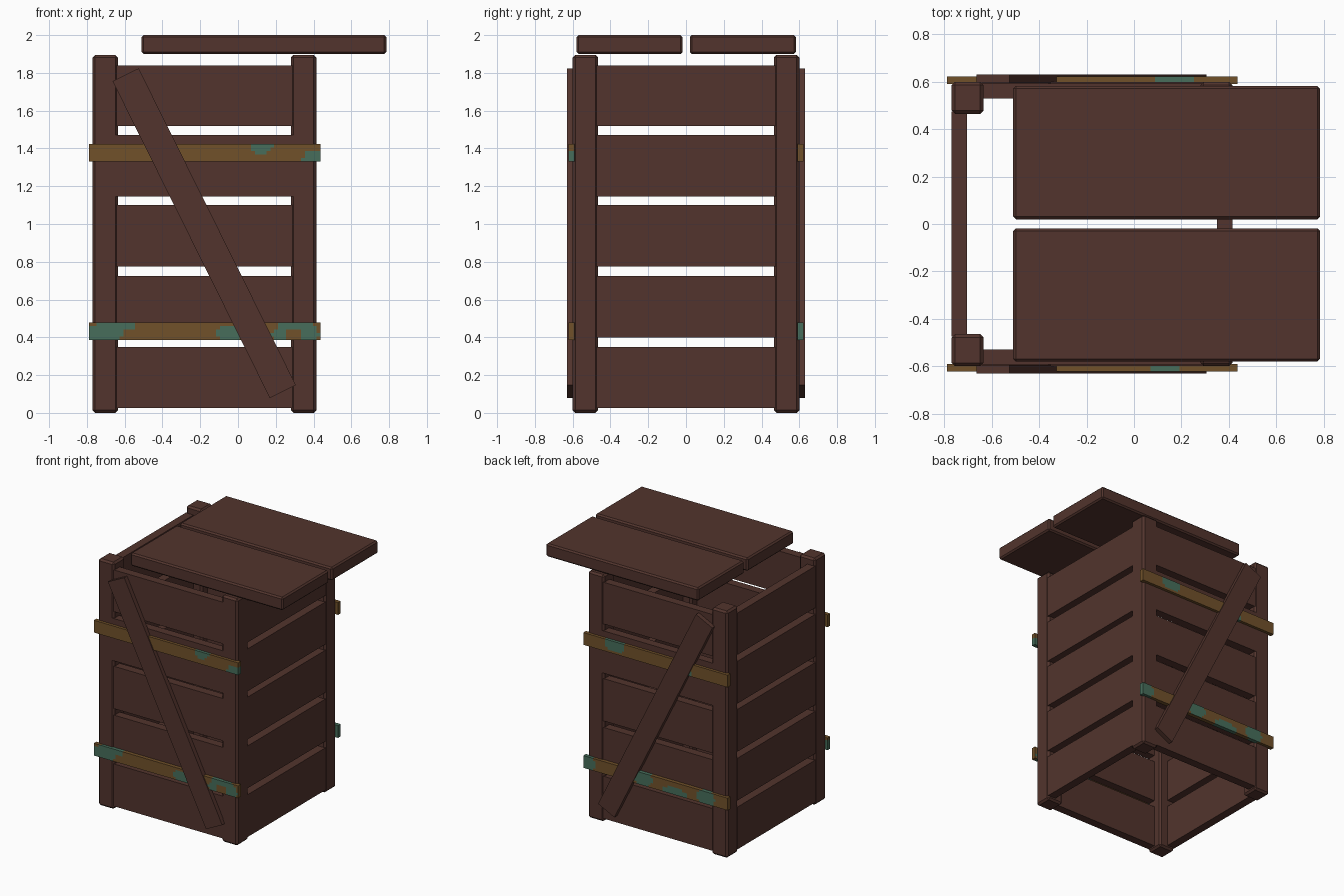
import bpy, bmesh, math
from mathutils import Vector, Matrix

cube = bpy.data.objects.get("Cube")
if cube:
    bpy.data.objects.remove(cube, do_unlink=True)


def material(name, rgb):
    m = bpy.data.materials.new(name)
    m.use_nodes = True
    m.diffuse_color = (*rgb, 1)
    m.node_tree.nodes["Principled BSDF"].inputs["Base Color"].default_value = (*rgb, 1)
    return m


WOOD = material("dark wood", (0.084, 0.034, 0.026))
BRONZE = material("aged bronze", (0.165, 0.083, 0.023))
PATINA = material("green patina", (0.063, 0.155, 0.105))


def box(name, lo, hi, bevel=0.0, mats=(WOOD,), turn=0.0, cuts=None, rule=None):
    """Box between two corners, turned about y, optionally sliced and coloured by a rule."""
    lo, hi = Vector(lo), Vector(hi)
    size, centre = hi - lo, (lo + hi) / 2
    bm = bmesh.new()
    bmesh.ops.create_cube(bm, size=1, matrix=Matrix.Diagonal((*size, 1)))
    for axis, count in (cuts or {}).items():
        for i in range(1, count):
            normal, point = Vector(), Vector()
            normal[axis] = 1
            point[axis] = size[axis] * (i / count - 0.5)
            bmesh.ops.bisect_plane(bm, geom=bm.verts[:] + bm.edges[:] + bm.faces[:],
                                   plane_co=point, plane_no=normal)
    if rule:
        for f in bm.faces:
            c = f.calc_center_median()
            f.material_index = int(rule(c.x + centre.x, c.z / size.z))
    mesh = bpy.data.meshes.new(name)
    bm.to_mesh(mesh)
    bm.free()
    for m in mats:
        mesh.materials.append(m)
    ob = bpy.data.objects.new(name, mesh)
    bpy.context.collection.objects.link(ob)
    ob.location = centre
    ob.rotation_euler.y = turn
    if bevel:
        mod = ob.modifiers.new("worn edges", "BEVEL")
        mod.width, mod.segments = bevel, 1
    return ob


X0, X1, Y = -0.77, 0.415, 0.6      # crate outline
POST, THICK = 0.135, 0.065
ROWS = [(0.025, 0.35), (0.40, 0.725), (0.775, 1.10), (1.145, 1.47), (1.52, 1.84)]

# Corner posts
for x in (X0, X1 - POST):
    for y in (-Y, Y - POST):
        box("corner_post", (x, y, 0), (x + POST, y + POST, 1.895), 0.014)

# Slats on all four walls
for i, (low, high) in enumerate(ROWS):
    for x in (X0, X1 - THICK):
        box("side_slat", (x, -0.475, low), (x + THICK, 0.475, high))
    inset = 0 if i == 3 else 0.006
    for s in (-1, 1):
        outer = Y - inset
        ys = sorted((s * outer, s * (outer - THICK)))
        box("front_slat" if s < 0 else "back_slat",
            (X0 + 0.12, ys[0], low), (X1 - 0.12, ys[1], high))

# Loose lid boards
for y in (-0.58, 0.02):
    box("lid_board", (-0.51, y, 1.9), (0.785, y + 0.562, 2.0), 0.011)

# Diagonal braces on front and back
top, bottom = Vector((-0.595, 1.79)), Vector((0.2375, 0.1125))
mid, run = (top + bottom) / 2, bottom - top
for s in (-1, 1):
    ys = sorted((s * 0.595, s * 0.63))
    box("diagonal_brace",
        (mid.x - 0.077, ys[0], mid.y - run.length / 2),
        (mid.x + 0.077, ys[1], mid.y + run.length / 2),
        turn=math.atan2(run.x, run.y) - math.pi)

# Metal bands; patches are (x, relative height, half width, half height)
PATCHES = {
    ("front", 1.33): [(0.125, 0.4, 0.06, 0.45), (0.43, -0.4, 0.09, 0.6)],
    ("front", 0.385): [(-0.73, -0.1, 0.13, 0.5), (-0.64, 0.4, 0.1, 0.4),
                       (-0.05, -0.1, 0.065, 0.5), (0.3, 0.35, 0.09, 0.35),
                       (0.22, -0.2, 0.04, 0.4), (0.38, -0.2, 0.05, 0.5)],
    ("back", 1.33): [(0.17, 0.2, 0.09, 0.6), (-0.4, -0.35, 0.09, 0.4)],
    ("back", 0.385): [(0.42, 0, 0.09, 0.7), (-0.06, 0.1, 0.09, 0.6),
                      (-0.34, -0.35, 0.11, 0.4), (-0.6, 0, 0.08, 0.6)],
}
for (wall, z), spots in PATCHES.items():
    s = -1 if wall == "front" else 1
    ys = sorted((s * 0.59, s * 0.622))
    box(wall + "_band", (-0.79, ys[0], z), (0.437, ys[1], z + 0.094),
        mats=(BRONZE, PATINA), cuts={0: 60, 2: 5},
        rule=lambda x, h: any(((x - a) / w) ** 2 + ((h - b) / t) ** 2 < 1
                              for a, b, w, t in spots))
